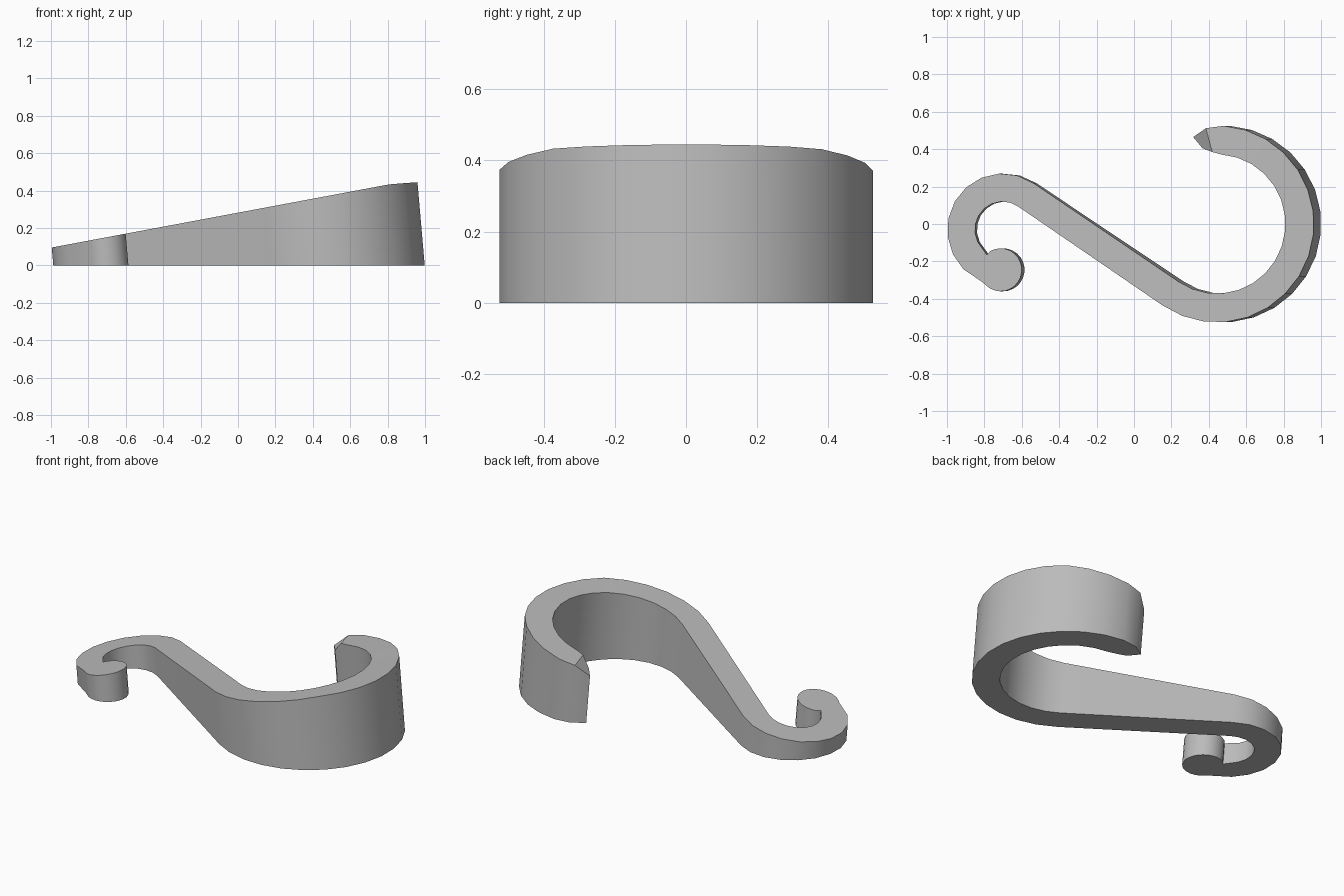
import bpy, bmesh
from math import sin, cos, radians
from mathutils import Vector

cube = bpy.data.objects.get("Cube")
if cube:
    bpy.data.objects.remove(cube, do_unlink=True)

LEAN = 0.087          # walls lean towards -x as they rise
BIG, SMALL, BALL = Vector((0.475, 0)), Vector((-0.69, -0.03)), Vector((-0.70, -0.245))


def polar(centre, radius, degrees):
    a = radians(degrees)
    return centre + Vector((cos(a), sin(a))) * radius


def arc(centre, r_left, r_right, start, end, steps):
    """Pairs of (left, right) edge points along a curved band."""
    angles = [start + (end - start) * i / steps for i in range(steps + 1)]
    return [(polar(centre, r_left, a), polar(centre, r_right, a)) for a in angles]


def top_height(x):
    """Sloping top that levels off near the broad end."""
    return min((0.095 + 0.187 * (x + 1)) / 1.016, 0.435 + 0.07 * (x - 0.858))


bm = bmesh.new()


def column(p, drop=0):
    """Bottom and top vertex of one wall line."""
    z = top_height(p.x) - drop
    return bm.verts.new((p.x, p.y, 0)), bm.verts.new((p.x - LEAN * z, p.y, z))


def wall(a, b):
    bm.faces.new((a[0], b[0], b[1], a[1]))


# S-shaped band, from the blunt tip round the large hook to the small curl
pairs = [(Vector((0.392, 0.405)), Vector((0.342, 0.465))),
         (Vector((0.45, 0.385)), Vector((0.415, 0.512)))]
pairs += arc(BIG, 0.372, 0.526, 86, -124, 16)
pairs += arc(SMALL, 0.15, 0.30, 56, 225, 9)
pairs.append((Vector((-0.775, -0.165)), Vector((-0.80, -0.31))))

# the inner side of the large hook continues as the outer side of the small curl
split = 2 + 17
pairs = [(l, r) if i < split else (r, l) for i, (l, r) in enumerate(pairs)]
cols = [(column(l, 0.05 if i == 0 else 0), column(r, 0.05 if i == 0 else 0))
        for i, (l, r) in enumerate(pairs)]
wall(*cols[0])
for (l0, r0), (l1, r1) in zip(cols, cols[1:]):
    wall(l0, l1)
    wall(r0, r1)
    for k in (0, 1):
        bm.faces.new((l0[k], l1[k], r1[k], r0[k]))

# round knob closing the small curl
steps = 20
knob = [column(polar(BALL, 0.115, 213 + 280 * i / steps)) for i in range(1, steps)]
rim = [cols[-1][0]] + knob + [cols[-1][1]]
for a, b in zip(rim, rim[1:]):
    wall(a, b)
for k in (0, 1):
    bm.faces.new([c[k] for c in rim])

bmesh.ops.recalc_face_normals(bm, faces=bm.faces[:])
mesh = bpy.data.meshes.new("s_hook")
bm.to_mesh(mesh)
bm.free()
hook = bpy.data.objects.new("s_hook", mesh)
bpy.context.collection.objects.link(hook)

# plain grey finish
grey = bpy.data.materials.new("plain_grey")
grey.use_nodes = True
colour = (0.5, 0.5, 0.5, 1)
grey.diffuse_color = colour
grey.node_tree.nodes["Principled BSDF"].inputs["Base Color"].default_value = colour
mesh.materials.append(grey)

bpy.ops.object.select_all(action="DESELECT")
hook.select_set(True)
bpy.context.view_layer.objects.active = hook
bpy.ops.object.shade_smooth_by_angle(angle=radians(30))
